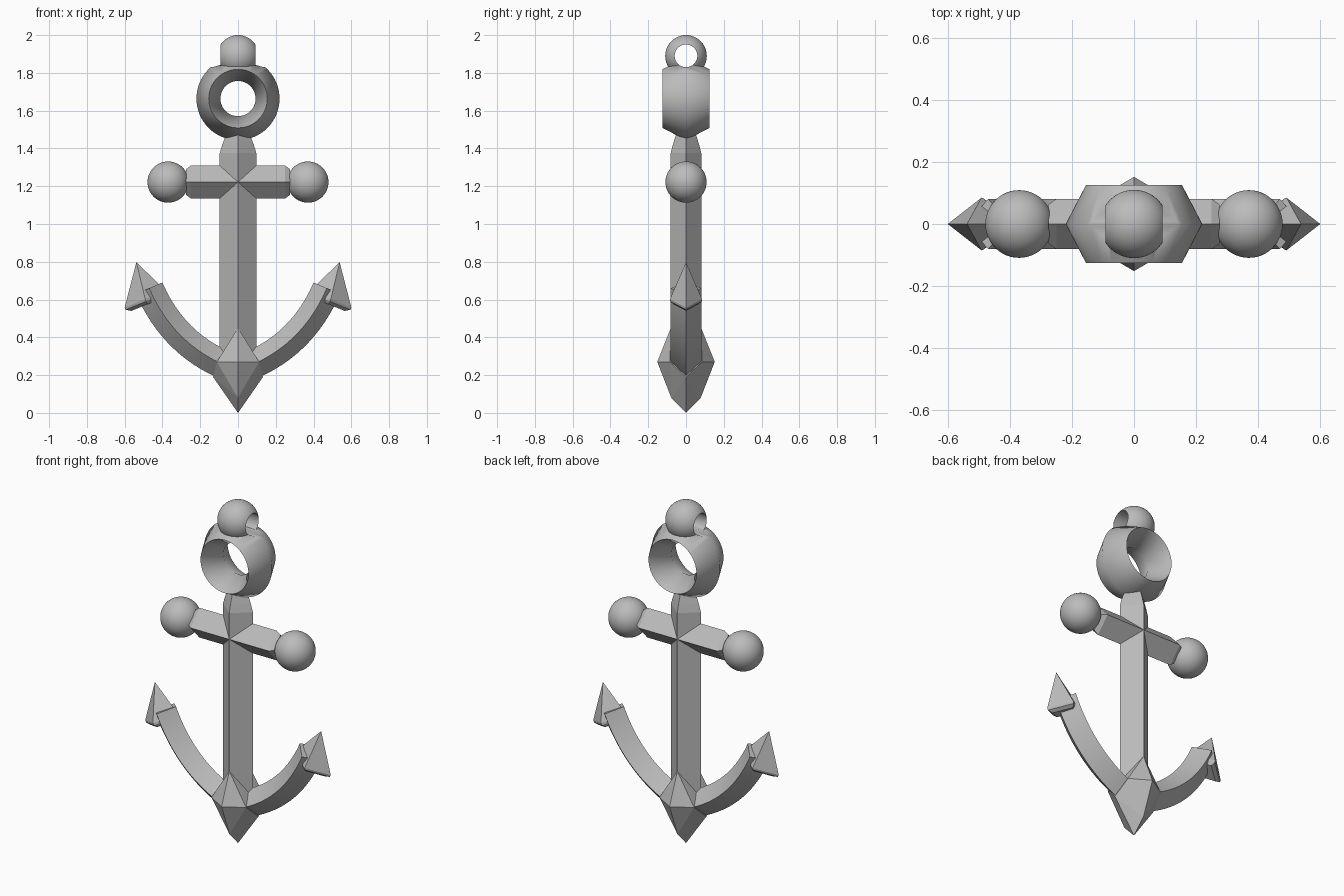
import bpy, bmesh, math
from mathutils import Vector

if "Cube" in bpy.data.objects:
    bpy.data.objects.remove(bpy.data.objects["Cube"], do_unlink=True)

GREY = (0.5, 0.5, 0.5, 1)
metal = bpy.data.materials.new("grey metal")
metal.use_nodes = True
metal.diffuse_color = GREY
metal.node_tree.nodes["Principled BSDF"].inputs["Base Color"].default_value = GREY


def finish(name, bm):
    bmesh.ops.recalc_face_normals(bm, faces=bm.faces)
    mesh = bpy.data.meshes.new(name)
    bm.to_mesh(mesh)
    bm.free()
    mesh.materials.append(metal)
    obj = bpy.data.objects.new(name, mesh)
    bpy.context.collection.objects.link(obj)
    return obj


def smooth(obj, degrees):
    bpy.ops.object.select_all(action="DESELECT")
    obj.select_set(True)
    bpy.context.view_layer.objects.active = obj
    bpy.ops.object.shade_smooth_by_angle(angle=math.radians(degrees))


def loft(name, rings):
    """Skin four-sided rings; a one-point ring closes to a tip."""
    bm = bmesh.new()
    rows = [[bm.verts.new(p) for p in ring] for ring in rings]
    for a, b in zip(rows, rows[1:]):
        for i in range(4):
            j = (i + 1) % 4
            bm.faces.new([a[i], a[j], b[0]] if len(b) == 1 else [a[i], a[j], b[j], b[i]])
    for row in (rows[0], rows[-1]):
        if len(row) == 4:
            bm.faces.new(row)
    return finish(name, bm)


def diamond(centre, across, depth):
    """Diamond ring with its other diagonal along y."""
    c, a, d = Vector(centre), Vector(across), Vector((0, depth, 0))
    return [c + a, c + d, c - a, c - d]


def ball(name, x, z, radius):
    bm = bmesh.new()
    bmesh.ops.create_uvsphere(bm, u_segments=48, v_segments=32, radius=radius)
    bmesh.ops.translate(bm, verts=bm.verts, vec=(x, 0, z))
    obj = finish(name, bm)
    smooth(obj, 40)
    return obj


# Shank, tapering into the ring
loft("shank", [diamond((0, 0, z), (0.097 * s, 0, 0), 0.081 * s)
               for z, s in ((0.2, 1), (1.375, 1), (1.42, 0.86), (1.5, 0.55))])

# Crossbar with chamfered ends and ball caps
loft("crossbar", [diamond((x, 0, 1.222), (0, 0, 0.087 * s), 0.081 * s)
                  for x, s in ((-0.275, 0.78), (-0.25, 1), (0.25, 1), (0.275, 0.78))])
for side, label in ((1, "left"), (-1, "right")):
    ball(label + "_crossbar_ball", side * 0.37, 1.222, 0.109)

# Curved arms and arrow-shaped flukes
start, bend, end = Vector((0.05, 0, 0.245)), Vector((0.34, 0, 0.36)), Vector((0.47, 0, 0.66))
for side, label in ((1, "left"), (-1, "right")):
    rings = []
    for i in range(25):
        t = i / 24
        point = start * (1 - t) ** 2 + bend * 2 * t * (1 - t) + end * t * t
        run = ((bend - start) * (1 - t) + (end - bend) * t).normalized()
        rings.append(diamond((side * point.x, 0, point.z),
                             (side * run.z * 0.076, 0, -run.x * 0.076), 0.081))
    smooth(loft(label + "_arm", rings), 30)
    loft(label + "_fluke", [
        diamond((side * 0.479, 0, 0.575), (side * 0.085, 0, -0.035), 0.066),
        diamond((side * 0.487, 0, 0.59), (side * 0.108, 0, -0.044), 0.084),
        diamond((side * 0.491, 0, 0.602), (side * 0.109, 0, -0.044), 0.085),
        [(side * 0.538, 0, 0.798)]])

# Faceted crown at the foot
bm = bmesh.new()
points = [(0, 0, 0)]
for s in (1, -1):
    points += [(0, s * 0.152, 0.27), (0, s * 0.08, 0.45), (0, s * 0.078, 0.08), (s * 0.132, 0, 0.19)]
    points += [(x, s * 0.085, 0.27) for x in (-0.112, 0.112)]
for p in points:
    bm.verts.new(p)
hull = bmesh.ops.convex_hull(bm, input=bm.verts)
finish("crown", bm)

# Ring: rhombic profile spun around the y axis
bm = bmesh.new()
profile = [(0.093, 0), (0.155, -0.125), (0.22, 0), (0.155, 0.125)]
verts = [bm.verts.new((r, y, 1.664)) for r, y in profile]
edges = [bm.edges.new((verts[i], verts[(i + 1) % 4])) for i in range(4)]
bmesh.ops.spin(bm, geom=verts + edges, cent=(0, 0, 1.664), axis=(0, 1, 0),
               angle=math.tau, steps=64, use_merge=True)
bmesh.ops.remove_doubles(bm, verts=bm.verts, dist=0.0001)
ring = finish("ring", bm)

# Hanging bead on top, drilled sideways together with the ring
bead = ball("hanging_bead", 0, 1.89, 0.11)
drill = bpy.ops.mesh.primitive_cylinder_add(vertices=48, radius=0.06, depth=1,
                                            location=(0, 0, 1.89), rotation=(0, math.pi / 2, 0))
drill = bpy.context.object
drill.name = "drill_cutter"
drill.hide_render = True
drill.data.materials.append(metal)
for obj, degrees in ((ring, 70), (bead, 40)):
    cut = obj.modifiers.new("drill", "BOOLEAN")
    cut.operation = "DIFFERENCE"
    cut.solver = "EXACT"
    cut.object = drill
    bpy.context.view_layer.objects.active = obj
    bpy.ops.object.modifier_apply(modifier=cut.name)
    smooth(obj, degrees)
bpy.data.objects.remove(drill, do_unlink=True)
